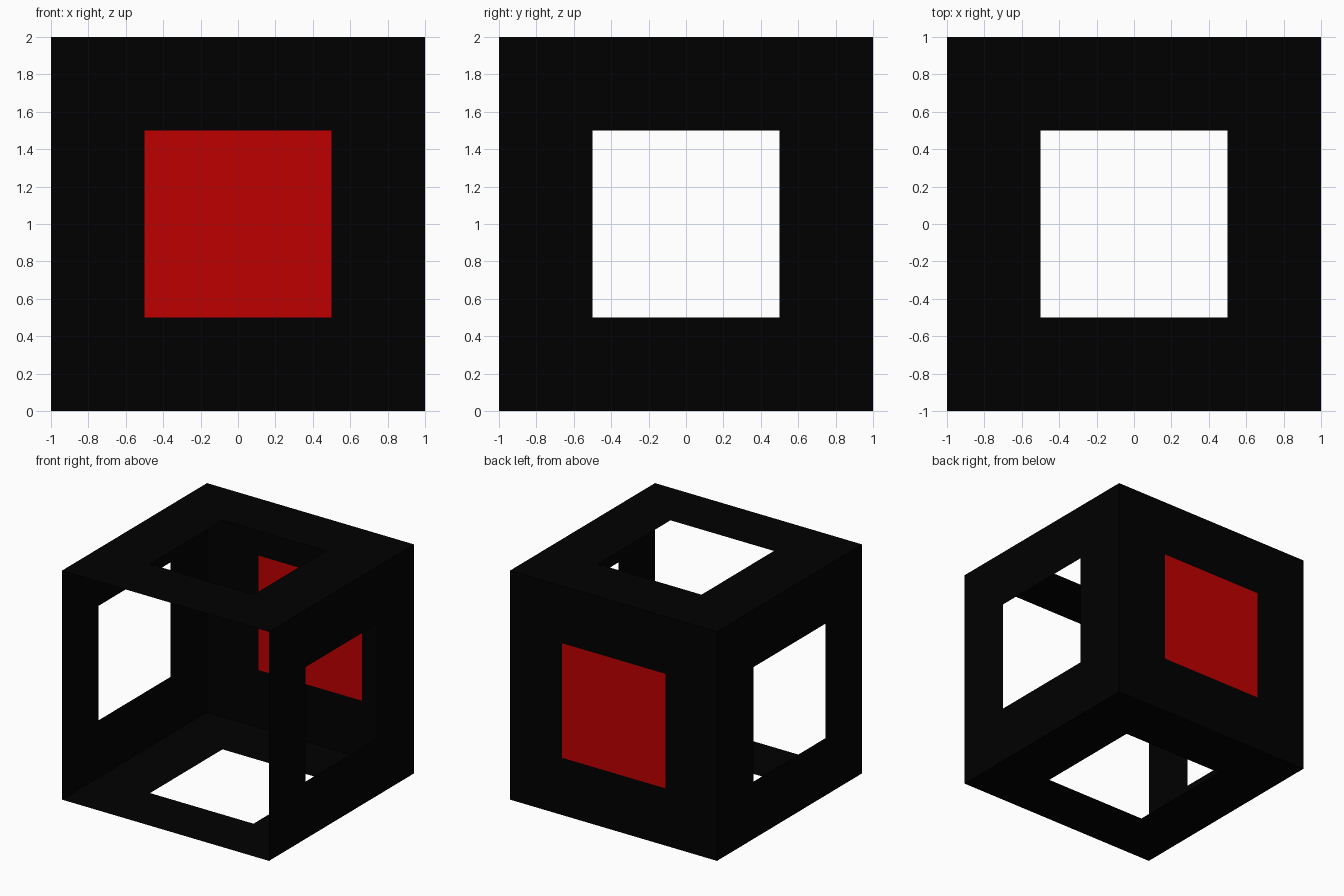
import bpy, bmesh
from math import pi
from mathutils import Matrix, Vector

if "Cube" in bpy.data.objects:
    bpy.data.objects.remove(bpy.data.objects["Cube"])


def material(name, color):
    m = bpy.data.materials.new(name)
    m.diffuse_color = color
    m.use_nodes = True
    m.node_tree.nodes["Principled BSDF"].inputs["Base Color"].default_value = m.diffuse_color
    return m


black = material("black", (0.0, 0.0, 0.0, 1))
red = material("red", (0.52, 0.0, 0.0, 1))


def wall(name, axis, angle, panel=None):
    """Thin square wall with a square window, optionally filled by a panel."""
    bm = bmesh.new()
    bmesh.ops.create_grid(bm, x_segments=4, y_segments=4, size=1)
    centre = [f for f in bm.faces if f.calc_center_median().length < 0.5]
    if panel:
        for f in centre:
            f.material_index = 1
    else:
        bmesh.ops.delete(bm, geom=centre, context='FACES')
    # push out to the cube side, turn to face outward, stand on the floor
    bm.transform(Matrix.Translation((0, 0, 1))
                 @ Matrix.Rotation(angle, 4, axis)
                 @ Matrix.Translation(Vector((0, 0, 1))))
    mesh = bpy.data.meshes.new(name)
    mesh.materials.append(black)
    if panel:
        mesh.materials.append(panel)
    bm.to_mesh(mesh)
    bm.free()
    ob = bpy.data.objects.new(name, mesh)
    bpy.context.collection.objects.link(ob)
    return ob


# open-fronted box: four windowed walls and a back with a red panel
wall("top_frame", 'X', 0)
wall("bottom_frame", 'X', pi)
wall("right_frame", 'Y', pi / 2)
wall("left_frame", 'Y', -pi / 2)
wall("back_wall", 'X', -pi / 2, panel=red)
